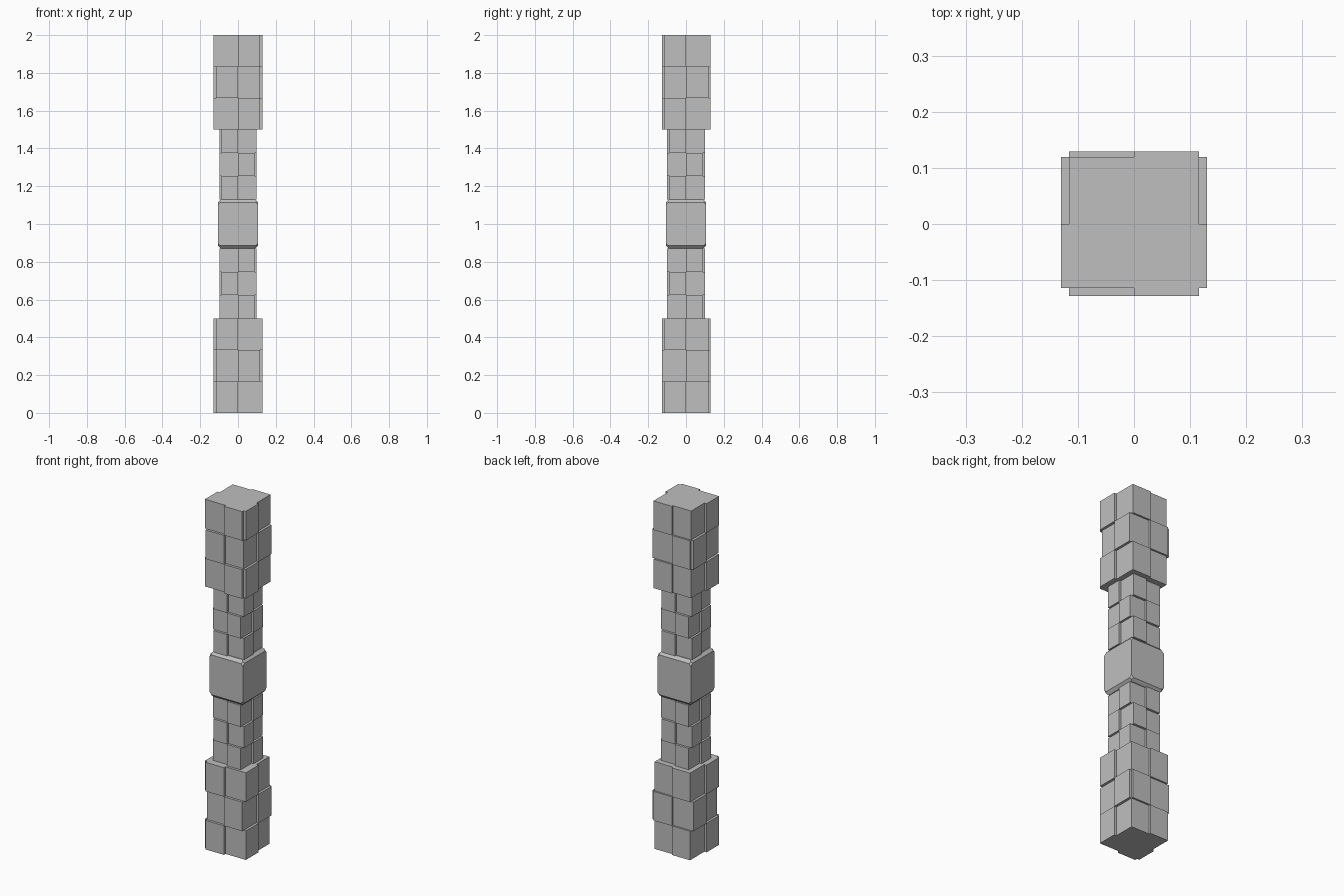
import bpy
import bmesh
from mathutils import Matrix, Vector

cube = bpy.data.objects.get("Cube")
if cube:
    bpy.data.objects.remove(cube, do_unlink=True)

grey = bpy.data.materials.new("plain grey")
grey.use_nodes = True
grey.diffuse_color = (0.52, 0.52, 0.52, 1)
grey.node_tree.nodes["Principled BSDF"].inputs["Base Color"].default_value = (0.52, 0.52, 0.52, 1)


def add_box(bm, lo, hi):
    lo, hi = Vector(lo), Vector(hi)
    size = hi - lo
    mat = Matrix.Translation((lo + hi) / 2) @ Matrix.Diagonal((*size, 1))
    return bmesh.ops.create_cube(bm, size=1, matrix=mat)["verts"]


def finish(bm, name):
    mesh = bpy.data.meshes.new(name)
    bm.to_mesh(mesh)
    bm.free()
    mesh.materials.append(grey)
    obj = bpy.data.objects.new(name, mesh)
    bpy.context.collection.objects.link(obj)
    return obj


def stacked_section(name, z0, z1, core, outer, sides):
    """Three layers; on each side one half stands proud, swapping every layer.
    core and outer are (x0, x1, y0, y1); sides are the proud halves (-1 or 1)
    of the front, back, left (-x) and right (+x) faces in the outer layers."""
    bm = bmesh.new()
    x0, x1, y0, y1 = core
    ox0, ox1, oy0, oy1 = outer
    step = (z1 - z0) / 3
    for i in range(3):
        a, b = z0 + i * step, z0 + (i + 1) * step
        flip = -1 if i == 1 else 1
        front, back, left, right = (s * flip for s in sides)
        add_box(bm, (x0, y0, a), (x1, y1, b))

        def half(sign, lo, hi):
            return (0, hi) if sign > 0 else (lo, 0)

        # proud plates on the front and back
        for sign, ya, yb in ((front, oy0, y0), (back, y1, oy1)):
            p, q = half(sign, x0, x1)
            add_box(bm, (p, ya, a), (q, yb, b))
        # proud plates on the two sides
        for sign, xa, xb in ((left, ox0, x0), (right, x1, ox1)):
            p, q = half(sign, y0, y1)
            add_box(bm, (xa, p, a), (xb, q, b))
    return finish(bm, name)


# Wide end blocks
wide_core = (-0.116, 0.116, -0.114, 0.119)
wide_outer = (-0.13, 0.13, -0.128, 0.129)
stacked_section("lower_end", 0, 0.5, wide_core, wide_outer, (-1, -1, -1, -1))
stacked_section("upper_end", 1.5, 2, wide_core, wide_outer, (1, 1, -1, -1))

# Narrow shafts
slim_core = (-0.087, 0.087, -0.087, 0.087)
slim_outer = (-0.099, 0.099, -0.1, 0.1)
stacked_section("lower_shaft", 0.5, 0.87, slim_core, slim_outer, (1, -1, -1, 1))
stacked_section("upper_shaft", 1.13, 1.5, slim_core, slim_outer, (-1, 1, 1, -1))

# Middle block with chamfered rims and clipped corners
bm = bmesh.new()
add_box(bm, (-0.107, -0.107, 0.87), (0.107, 0.107, 1.13))
rims = [e for e in bm.edges if abs(e.verts[0].co.z - e.verts[1].co.z) < 0.01]
bmesh.ops.bevel(bm, geom=rims, offset=0.016, segments=1, affect="EDGES")
corners = [v for v in bm.verts
           if abs(v.co.x) > 0.1 and abs(v.co.y) > 0.1]
bmesh.ops.bevel(bm, geom=corners, offset=0.014, segments=1, affect="VERTICES")
bmesh.ops.recalc_face_normals(bm, faces=bm.faces)
finish(bm, "middle_block")
